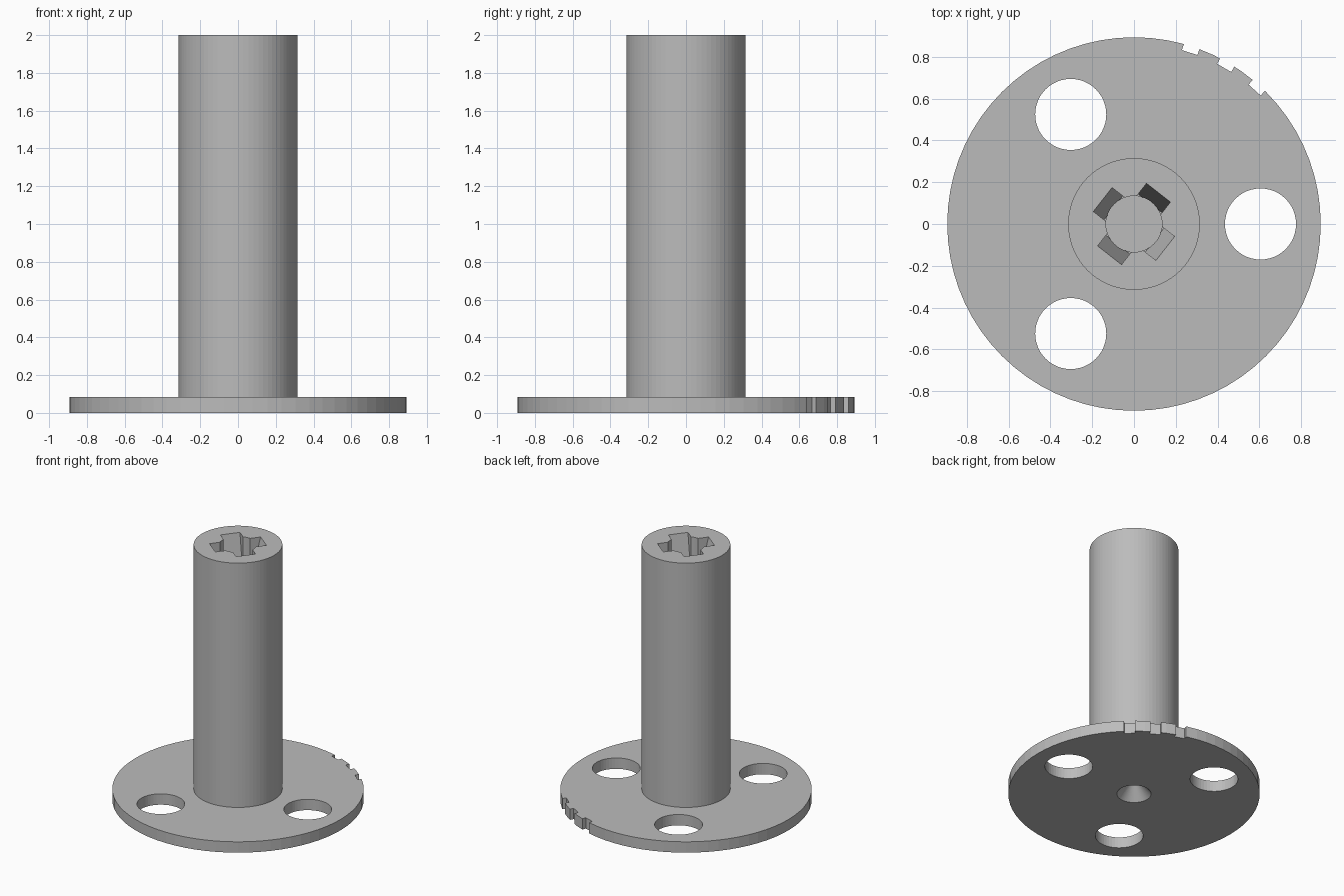
import bpy, bmesh, math
from mathutils import Matrix, Vector

cube = bpy.data.objects.get("Cube")
if cube:
    bpy.data.objects.remove(cube, do_unlink=True)

SEGMENTS = 72
TOP = 2.0
PLATE = 0.085

grey = bpy.data.materials.new("plain_grey")
grey.use_nodes = True
grey.diffuse_color = (0.5, 0.5, 0.5, 1)
grey.node_tree.nodes["Principled BSDF"].inputs["Base Color"].default_value = grey.diffuse_color


def add_object(name, bm):
    bmesh.ops.recalc_face_normals(bm, faces=bm.faces)
    mesh = bpy.data.meshes.new(name)
    bm.to_mesh(mesh)
    bm.free()
    mesh.materials.append(grey)
    obj = bpy.data.objects.new(name, mesh)
    bpy.context.collection.objects.link(obj)
    return obj


def lathe(name, profile):
    """Revolve (radius, height) points around z."""
    bm = bmesh.new()
    verts = [bm.verts.new((r, 0, z)) for r, z in profile]
    edges = [bm.edges.new(pair) for pair in zip(verts, verts[1:])]
    bmesh.ops.spin(bm, geom=verts + edges, cent=(0, 0, 0), axis=(0, 0, 1),
                   angle=math.tau, steps=SEGMENTS, use_duplicate=False)
    bmesh.ops.remove_doubles(bm, verts=bm.verts, dist=0.0001)
    return add_object(name, bm)


def radial_prism(name, outline, width, angle):
    """Extrude a (radius, height) outline sideways, then turn it about z."""
    bm = bmesh.new()
    face = bm.faces.new([bm.verts.new((r, -width / 2, z)) for r, z in outline])
    extruded = bmesh.ops.extrude_face_region(bm, geom=[face])["geom"]
    moved = [v for v in extruded if isinstance(v, bmesh.types.BMVert)]
    bmesh.ops.translate(bm, verts=moved, vec=Vector((0, width, 0)))
    bmesh.ops.transform(bm, matrix=Matrix.Rotation(math.radians(angle), 4, 'Z'), verts=bm.verts)
    return add_object(name, bm)


def cylinder(name, radius, low, high, distance=0, angle=0):
    bm = bmesh.new()
    a = math.radians(angle)
    centre = (distance * math.cos(a), distance * math.sin(a), (low + high) / 2)
    bmesh.ops.create_cone(bm, cap_ends=True, segments=48, radius1=radius, radius2=radius,
                          depth=high - low, matrix=Matrix.Translation(centre))
    return add_object(name, bm)


# Round base plate, shaft and conical centre pit in one turned body
body = lathe("flanged_post", [(0, 0.14), (0.122, 0), (0.893, 0), (0.893, PLATE),
                              (0.315, PLATE), (0.315, TOP), (0, TOP)])

cutters = []

# Three mounting holes through the plate
for angle in (0, 120, 240):
    cutters.append(cylinder("mounting_hole_cutter", 0.17, -0.1, 0.2, 0.605, angle))

# Three notches in the rim
for angle in (48, 60, 72):
    rim = [(0.862, -0.1), (1, -0.1), (1, 0.2), (0.862, 0.2)]
    cutters.append(radial_prism("rim_notch_cutter", rim, 0.078, angle))

# Cross-shaped tapered drive socket in the shaft top
cutters.append(cylinder("socket_cutter", 0.134, TOP - 0.3, TOP + 0.1))
for k in range(4):
    wing = [(0.02, TOP + 0.1), (0.19, TOP + 0.1), (0.19, TOP),
            (0.125, TOP - 0.28), (0.02, TOP - 0.28)]
    cutters.append(radial_prism("socket_wing_cutter", wing, 0.145, 52 + 90 * k))

# Cut everything out of the body, then discard the cutters
bpy.context.view_layer.objects.active = body
for cutter in cutters:
    cutter.hide_render = True
    cut = body.modifiers.new("cut", 'BOOLEAN')
    cut.operation = 'DIFFERENCE'
    cut.solver = 'EXACT'
    cut.object = cutter
    bpy.ops.object.modifier_apply(modifier=cut.name)
    bpy.data.objects.remove(cutter, do_unlink=True)
